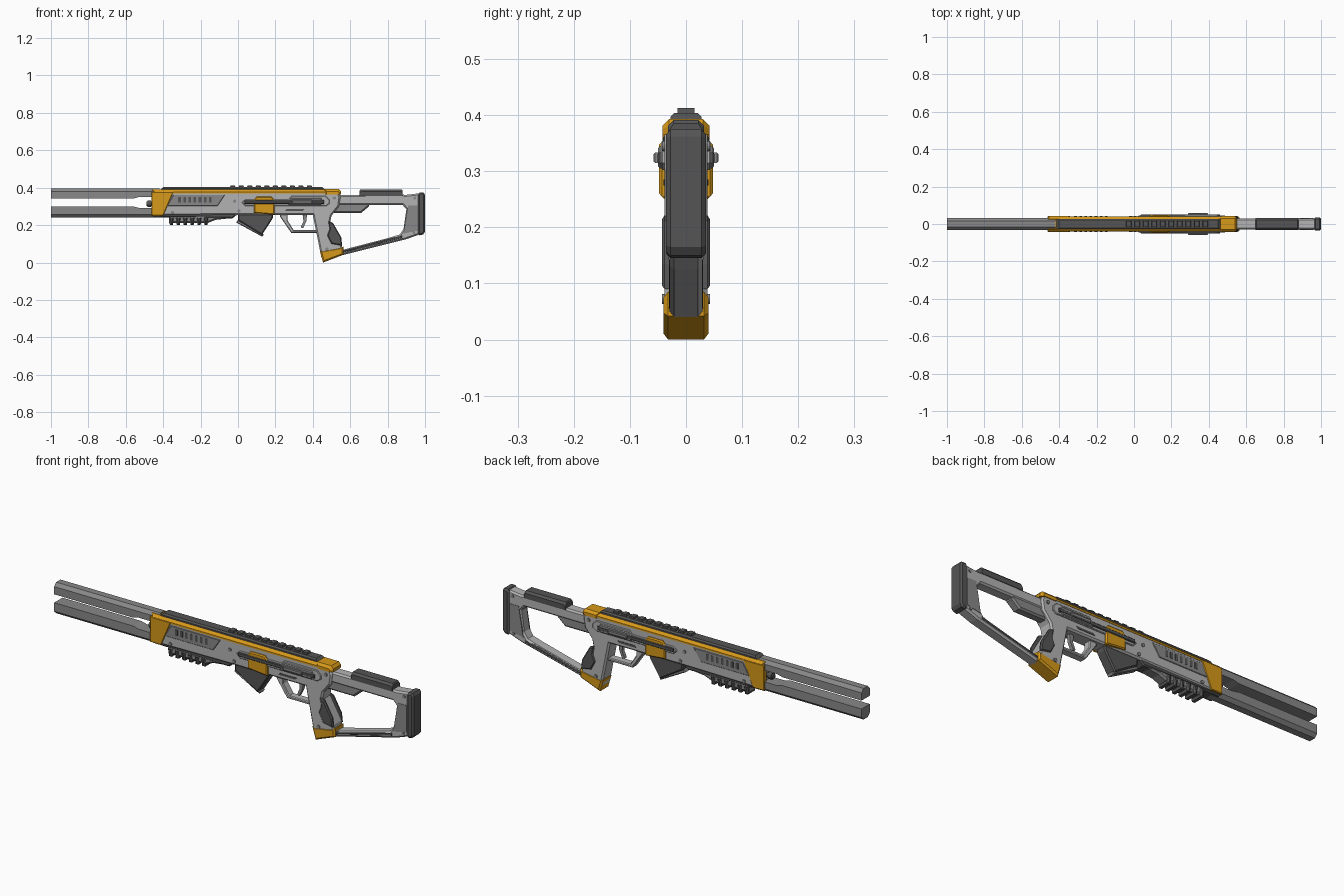
import bpy, bmesh, math


def material(name, rgb):
    m = bpy.data.materials.new(name)
    m.diffuse_color = (*rgb, 1)
    return m


ORANGE = material("orange", (0.68, 0.32, 0.01))
DARK = material("dark_grey", (0.09, 0.09, 0.09))
MID = material("mid_grey", (0.25, 0.25, 0.25))
LIGHT = material("light_grey", (0.45, 0.45, 0.45))


def prism(name, pts, y0, y1, mat, chamfer=0, keep=None):
    """Extrude an x/z outline from y0 to y1; chamfer the long rim edges chosen by keep."""
    bm = bmesh.new()
    face = bm.faces.new([bm.verts.new((x, y0, z)) for x, z in pts])
    new = bmesh.ops.extrude_face_region(bm, geom=[face])["geom"]
    for v in new:
        if isinstance(v, bmesh.types.BMVert):
            v.co.y = y1
    bmesh.ops.recalc_face_normals(bm, faces=bm.faces)
    if chamfer:
        rim = []
        for e in bm.edges:
            a, b = (v.co for v in e.verts)
            if abs(a.y - b.y) < 1e-6 and (keep is None or keep((a + b) / 2)):
                rim.append(e)
        bmesh.ops.bevel(bm, geom=rim, offset=chamfer, segments=1, affect='EDGES', profile=0.5)
    me = bpy.data.meshes.new(name)
    bm.to_mesh(me)
    bm.free()
    me.materials.append(mat)
    ob = bpy.data.objects.new(name, me)
    bpy.context.collection.objects.link(ob)
    return ob


def solid(name, pts, half, mat, chamfer=0, keep=None):
    return prism(name, pts, -half, half, mat, chamfer, keep)


def rect(x0, x1, z0, z1):
    return [(x0, z0), (x1, z0), (x1, z1), (x0, z1)]


def sides(name, pts, y_in, y_out, mat, chamfer=0):
    """The same raised plate on both flanks, chamfered on its outer rim."""
    for s, tag in ((-1, "front"), (1, "back")):
        prism(f"{name}_{tag}", pts, s * y_in, s * y_out, mat, chamfer,
              lambda p: abs(p.y) > y_out - 1e-4)


def rod(name, loc, r, depth, mat, axis='Y', n=12):
    rot = (math.pi / 2, 0, 0) if axis == 'Y' else (0, math.pi / 2, 0)
    bpy.ops.mesh.primitive_cylinder_add(vertices=n, radius=r, depth=depth, location=loc, rotation=rot)
    ob = bpy.context.object
    ob.name = name
    ob.data.materials.append(mat)


# Twin barrel prongs, chamfered on their outer edges
solid("upper_prong", [(-1, 0.342), (-0.56, 0.342), (-0.53, 0.35), (-0.42, 0.35), (-0.42, 0.397), (-1, 0.397)],
      0.033, MID, 0.016, lambda p: p.z > 0.38)
solid("lower_prong", [(-1, 0.241), (-0.42, 0.241), (-0.42, 0.292), (-0.53, 0.292), (-0.56, 0.3), (-1, 0.3)],
      0.033, MID, 0.016, lambda p: p.z < 0.26)
rod("emitter_core", (-0.46, 0, 0.315), 0.012, 0.06, DARK, 'X')
rod("emitter_collar", (-0.475, 0, 0.315), 0.017, 0.018, DARK, 'X')

# Receiver with pistol grip
solid("receiver", [(-0.455, 0.25), (-0.455, 0.378), (0.535, 0.378), (0.548, 0.35), (0.54, 0.30),
                   (0.50, 0.25), (0.492, 0.21), (0.555, 0.10), (0.56, 0.06), (0.445, 0.03),
                   (0.40, 0.255), (0.0, 0.255)], 0.038, LIGHT, 0.008)
solid("grip_base", [(0.437, 0.062), (0.565, 0.085), (0.565, 0.042), (0.455, 0.0)], 0.04, ORANGE, 0.008)
sides("grip_panel", [(0.483, 0.222), (0.508, 0.212), (0.552, 0.135), (0.557, 0.09), (0.50, 0.10),
                     (0.477, 0.145), (0.49, 0.18)], 0.03, 0.043, DARK, 0.005)

# Orange shell parts
solid("top_cover", rect(-0.46, 0.53, 0.37, 0.391), 0.04, ORANGE, 0.013, lambda p: p.z > 0.38)
solid("rear_cap", [(0.46, 0.365), (0.552, 0.365), (0.552, 0.38), (0.54, 0.393), (0.46, 0.393)],
      0.042, ORANGE, 0.012, lambda p: p.z > 0.37)
sides("muzzle_plate", [(-0.462, 0.25), (-0.40, 0.25), (-0.345, 0.378), (-0.462, 0.378)],
      0.02, 0.0415, ORANGE, 0.003)
sides("ejection_plate", [(0.085, 0.335), (0.10, 0.352), (0.18, 0.352), (0.195, 0.335), (0.195, 0.255), (0.085, 0.265)],
      0.03, 0.048, ORANGE, 0.005)

# Vented side panels
sides("vent_panel", [(-0.38, 0.302), (-0.345, 0.362), (-0.07, 0.362), (-0.11, 0.302)], 0.03, 0.041, MID, 0.002)
for i in range(7):
    x = -0.32 + i * 0.0275
    sides(f"vent_slot_{i}", rect(x, x + 0.014, 0.32, 0.35), 0.035, 0.0425, DARK)

# Top rail with teeth
solid("rail_base", [(-0.42, 0.385), (0.47, 0.385), (0.45, 0.404), (-0.40, 0.404)], 0.028, DARK, 0.007,
      lambda p: p.z > 0.4)
for i in range(10):
    x = -0.043 + i * 0.0455
    solid(f"rail_tooth_{i}", [(x, 0.40), (x + 0.03, 0.40), (x + 0.027, 0.413), (x + 0.003, 0.413)], 0.015, DARK)

# Underside: keel and ribbed foregrip
solid("keel", [(-0.455, 0.242), (-0.03, 0.236), (0.0, 0.26), (-0.455, 0.26)], 0.032, DARK, 0.006,
      lambda p: p.z < 0.25)
solid("foregrip", [(-0.37, 0.245), (-0.37, 0.212), (-0.16, 0.212), (-0.12, 0.228), (-0.06, 0.235), (-0.06, 0.245)],
      0.03, MID, 0.008, lambda p: p.z < 0.24)
for i in range(6):
    x = -0.37 + i * 0.037
    solid(f"foregrip_rib_{i}", [(x, 0.238), (x + 0.006, 0.2), (x + 0.022, 0.2), (x + 0.028, 0.238)],
          0.036, DARK, 0.008, lambda p: p.z < 0.22)

# Slanted magazine
solid("magazine", [(0.0, 0.262), (0.0, 0.225), (0.128, 0.147), (0.185, 0.235), (0.19, 0.262)], 0.028, DARK, 0.006)
solid("magazine_lip", [(-0.01, 0.214), (0.13, 0.138), (0.138, 0.15), (0.0, 0.228)], 0.02, MID, 0.004)

# Trigger and guard
solid("trigger_guard", [(0.225, 0.262), (0.225, 0.245), (0.285, 0.158), (0.42, 0.158), (0.42, 0.173),
                        (0.298, 0.173), (0.265, 0.225), (0.265, 0.262)], 0.02, LIGHT, 0.004)
solid("trigger", [(0.345, 0.262), (0.37, 0.262), (0.365, 0.22), (0.348, 0.183), (0.335, 0.187), (0.35, 0.22)],
      0.009, MID)

# Charging slides on both flanks
sides("slide_frame", [(0.02, 0.322), (0.04, 0.338), (0.27, 0.338), (0.285, 0.355), (0.47, 0.355),
                      (0.49, 0.335), (0.49, 0.315), (0.47, 0.302), (0.04, 0.302)], 0.03, 0.0445, LIGHT, 0.003)
sides("slide_track", rect(0.035, 0.46, 0.314, 0.333), 0.035, 0.051, DARK, 0.003)
sides("slide_block", [(0.27, 0.305), (0.44, 0.305), (0.455, 0.32), (0.445, 0.345), (0.285, 0.345), (0.27, 0.335)],
      0.03, 0.05, MID, 0.004)
sides("slide_handle", rect(0.29, 0.395, 0.315, 0.333), 0.04, 0.058, MID, 0.003)
sides("selector_slot", [(0.25, 0.275), (0.345, 0.275), (0.355, 0.285), (0.26, 0.285)], 0.03, 0.04, DARK)

# Pins through the body
for i, (x, z) in enumerate([(-0.35, 0.268), (-0.018, 0.328), (0.005, 0.275), (0.515, 0.345), (0.475, 0.072)]):
    rod(f"pin_{i}", (x, 0, z), 0.009, 0.086, MID)

# Skeleton stock
solid("stock_frame", [(0.53, 0.362), (0.68, 0.362), (0.70, 0.368), (0.90, 0.362), (0.97, 0.37), (0.97, 0.15),
                      (0.90, 0.125), (0.56, 0.04), (0.56, 0.068), (0.80, 0.13), (0.865, 0.15),
                      (0.885, 0.18), (0.90, 0.285), (0.88, 0.308), (0.53, 0.308)], 0.029, LIGHT, 0.008)
sides("stock_rear_plate", [(0.885, 0.155), (0.96, 0.17), (0.96, 0.305), (0.91, 0.305)], 0.02, 0.031, MID)
solid("stock_strut", [(0.55, 0.047), (0.55, 0.062), (0.88, 0.148), (0.88, 0.128)], 0.0305, DARK, 0.005)
solid("stock_tube", [(0.50, 0.315), (0.70, 0.315), (0.70, 0.30), (0.66, 0.266), (0.50, 0.266)], 0.024, MID, 0.008,
      lambda p: p.z < 0.3)
solid("cheek_rest", [(0.65, 0.355), (0.88, 0.355), (0.88, 0.385), (0.875, 0.391), (0.655, 0.391), (0.65, 0.385)],
      0.032, DARK, 0.01, lambda p: p.z > 0.38)
solid("butt_pad", [(0.962, 0.155), (0.962, 0.365), (0.97, 0.374), (0.992, 0.374), (1.0, 0.362),
                   (1.0, 0.165), (0.99, 0.15), (0.97, 0.145)], 0.036, DARK, 0.008)
for i, (x, z) in enumerate([(0.945, 0.345), (0.94, 0.16)]):
    rod(f"stock_pin_{i}", (x, 0, z), 0.008, 0.066, MID)
